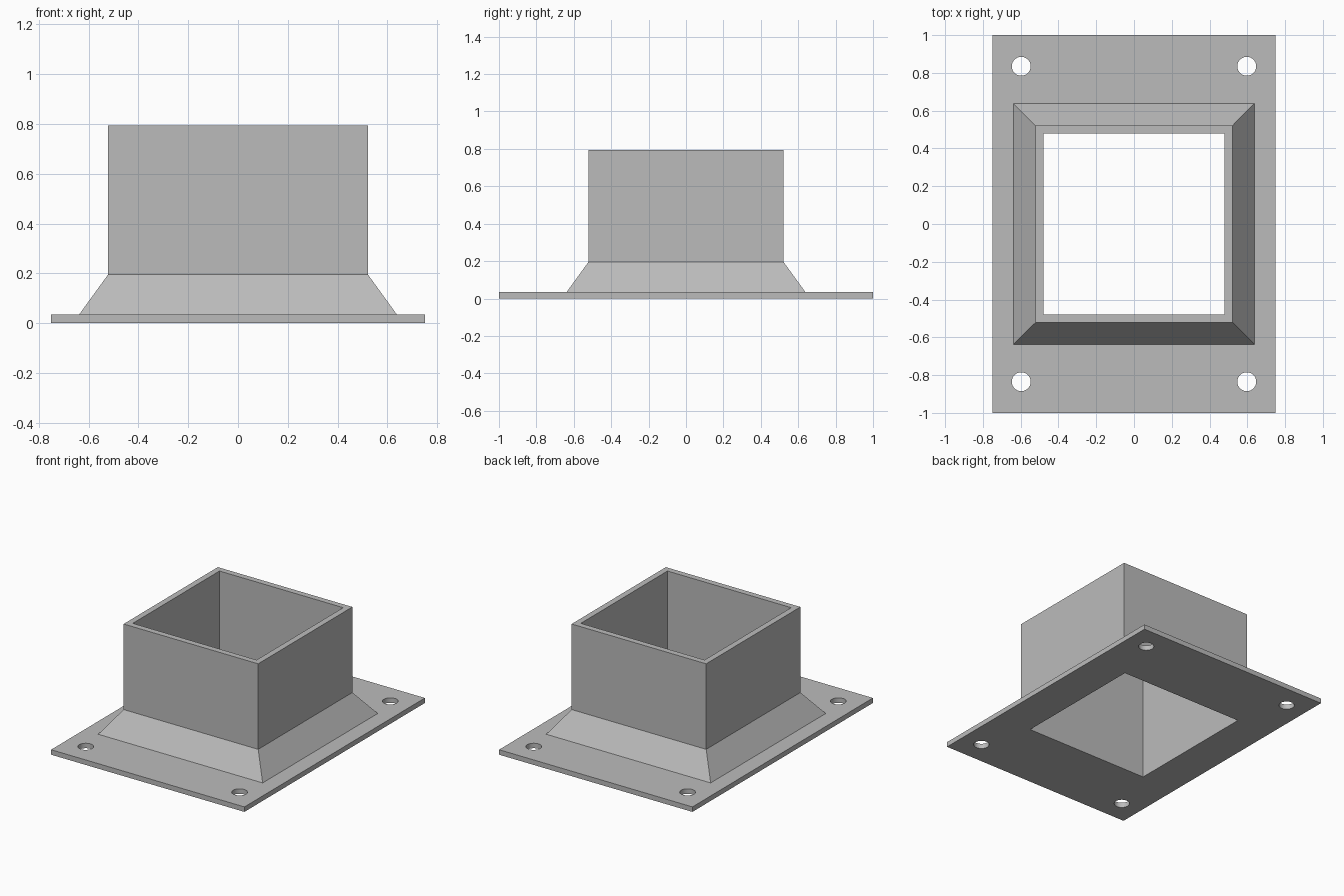
import bpy, bmesh, math

default = bpy.data.objects.get("Cube")
if default:
    bpy.data.objects.remove(default, do_unlink=True)

# Sizes
PLATE_X, PLATE_Y, PLATE_Z = 0.75, 1.0, 0.035
BORE, WALL, FLARE = 0.48, 0.522, 0.638
FLARE_TOP, TOP = 0.195, 0.795
HOLE_X, HOLE_Y, HOLE_R = 0.597, 0.835, 0.05

# Material
grey = bpy.data.materials.new("plain_grey")
grey.use_nodes = True
colour = (0.5, 0.5, 0.5, 1)
grey.diffuse_color = colour
grey.node_tree.nodes["Principled BSDF"].inputs["Base Color"].default_value = colour


def make_object(name, bm):
    bmesh.ops.recalc_face_normals(bm, faces=bm.faces)
    mesh = bpy.data.meshes.new(name)
    bm.to_mesh(mesh)
    bm.free()
    mesh.materials.append(grey)
    obj = bpy.data.objects.new(name, mesh)
    bpy.context.collection.objects.link(obj)
    return obj


def box(name, x, y, bottom, top):
    bm = bmesh.new()
    bmesh.ops.create_cube(bm, size=2)
    for v in bm.verts:
        v.co = (v.co.x * x, v.co.y * y, top if v.co.z > 0 else bottom)
    return make_object(name, bm)


def cylinder(name, x, y):
    bm = bmesh.new()
    bmesh.ops.create_cone(bm, cap_ends=True, segments=48, radius1=HOLE_R,
                          radius2=HOLE_R, depth=4 * PLATE_Z)
    bmesh.ops.translate(bm, verts=bm.verts, vec=(x, y, PLATE_Z / 2))
    return make_object(name, bm)


def square_loft(name, profile):
    """Join square rings given as (half width, height)."""
    bm = bmesh.new()
    signs = ((-1, -1), (1, -1), (1, 1), (-1, 1))
    rings = [[bm.verts.new((sx * r, sy * r, z)) for sx, sy in signs]
             for r, z in profile]
    for low, high in zip(rings, rings[1:]):
        for i in range(4):
            j = (i + 1) % 4
            bm.faces.new((low[i], low[j], high[j], high[i]))
    return make_object(name, bm)


# Base plate with a square opening and four bolt holes
plate = box("base_plate", PLATE_X, PLATE_Y, 0, PLATE_Z)
cutters = [box("opening_cutter", BORE, BORE, -PLATE_Z, 2 * PLATE_Z)]
cutters += [cylinder("bolt_hole_cutter", sx * HOLE_X, sy * HOLE_Y)
            for sx in (-1, 1) for sy in (-1, 1)]
bpy.context.view_layer.objects.active = plate
for cutter in cutters:
    cutter.hide_render = True
    mod = plate.modifiers.new("cut", "BOOLEAN")
    mod.operation = "DIFFERENCE"
    mod.solver = "EXACT"
    mod.object = cutter
    bpy.ops.object.modifier_apply(modifier=mod.name)
for cutter in cutters:
    bpy.data.objects.remove(cutter, do_unlink=True)

# Smooth hole walls, sharp plate edges
bpy.ops.object.select_all(action="DESELECT")
plate.select_set(True)
bpy.ops.object.shade_smooth_by_angle(angle=math.radians(30))

# Hollow square socket with a flared foot, open through the plate
square_loft("flared_socket", [(FLARE, PLATE_Z), (WALL, FLARE_TOP), (WALL, TOP),
                              (BORE, TOP), (BORE, PLATE_Z)])
